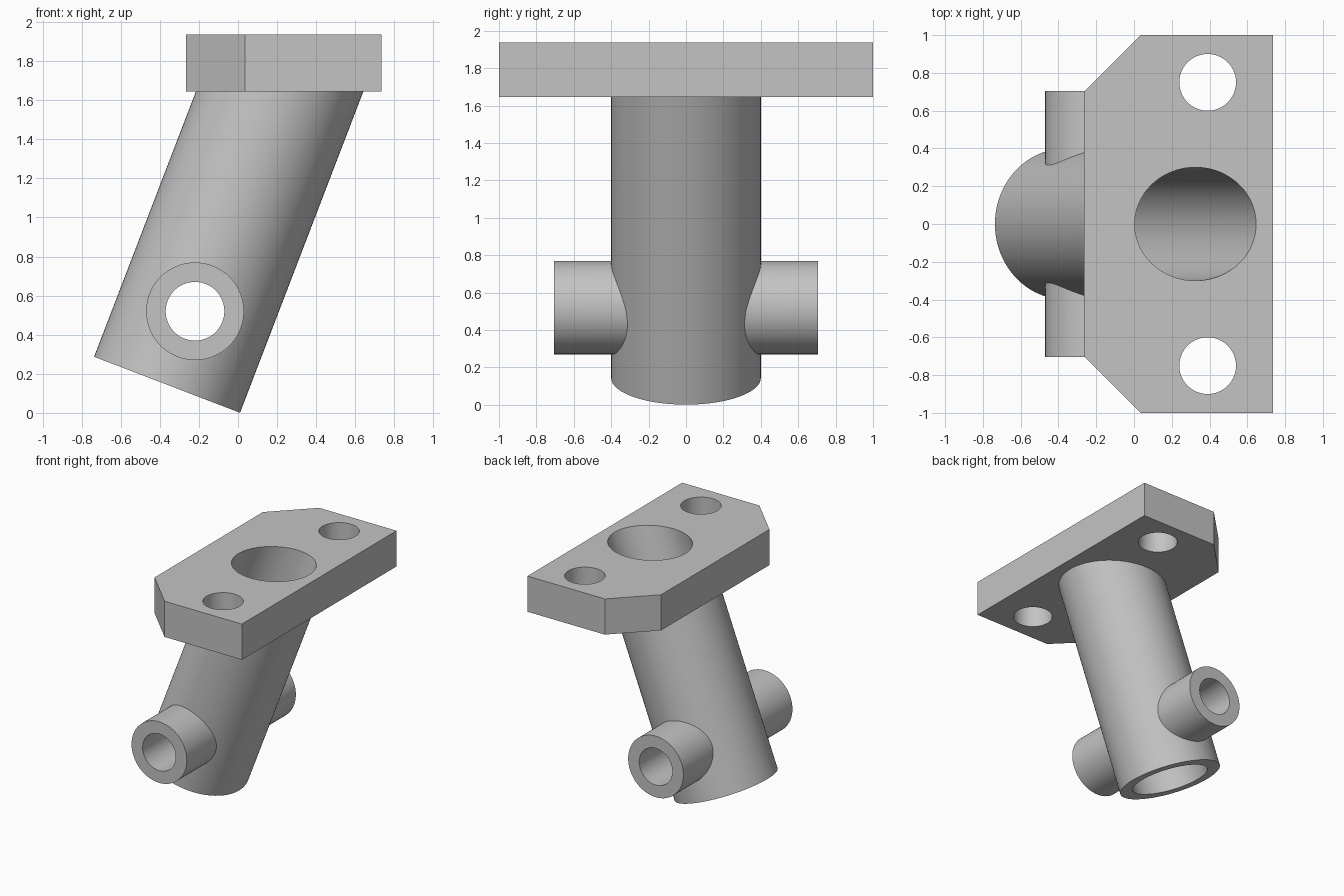
import bpy, bmesh, math
from mathutils import Vector, Matrix

cube = bpy.data.objects.get("Cube")
if cube:
    bpy.data.objects.remove(cube, do_unlink=True)

grey = bpy.data.materials.new("plain grey")
grey.use_nodes = True
colour = (0.55, 0.55, 0.55, 1)
grey.diffuse_color = colour
grey.node_tree.nodes["Principled BSDF"].inputs["Base Color"].default_value = colour

PLATE_LOW, PLATE_TOP = 1.645, 1.937
TILT = math.radians(21)
AXIS = Vector((math.sin(TILT), 0, math.cos(TILT)))
FOOT = Vector((-0.363, 0, 0.144))


def make_object(name, bm):
    bmesh.ops.recalc_face_normals(bm, faces=bm.faces)
    mesh = bpy.data.meshes.new(name)
    bm.to_mesh(mesh)
    bm.free()
    mesh.materials.append(grey)
    obj = bpy.data.objects.new(name, mesh)
    bpy.context.collection.objects.link(obj)
    return obj


def rod(name, start, end, radius, clip_z=None):
    """Round bar between two points, optionally cut flat at a height."""
    start, end = Vector(start), Vector(end)
    along = end - start
    bm = bmesh.new()
    turn = along.to_track_quat('Z', 'Y').to_matrix().to_4x4()
    bmesh.ops.create_cone(bm, cap_ends=True, segments=96, radius1=radius,
                          radius2=radius, depth=along.length,
                          matrix=Matrix.Translation((start + end) / 2) @ turn)
    if clip_z:
        cut = bmesh.ops.bisect_plane(bm, geom=bm.verts[:] + bm.edges[:] + bm.faces[:],
                                     plane_co=(0, 0, clip_z), plane_no=(0, 0, 1),
                                     clear_outer=True)
        edges = [e for e in cut["geom_cut"] if isinstance(e, bmesh.types.BMEdge)]
        bmesh.ops.edgeloop_fill(bm, edges=edges)
    return make_object(name, bm)


def combine(target, other, operation):
    mod = target.modifiers.new(other.name, 'BOOLEAN')
    mod.operation, mod.solver, mod.object = operation, 'EXACT', other
    other.hide_render = True
    other.hide_set(True)


# Mounting plate with two chamfered corners
outline = [(0.735, -1), (0.735, 1), (0.035, 1), (-0.265, 0.7), (-0.265, -0.7), (0.035, -1)]
bm = bmesh.new()
base = bm.faces.new([bm.verts.new((x, y, PLATE_LOW)) for x, y in outline])
top = bmesh.ops.extrude_face_region(bm, geom=[base])
bmesh.ops.translate(bm, vec=(0, 0, PLATE_TOP - PLATE_LOW),
                    verts=[v for v in top["geom"] if isinstance(v, bmesh.types.BMVert)])
bracket = make_object("pipe_bracket", bm)

# Leaning pipe and cross pipe
lean = rod("leaning_pipe", FOOT, FOOT + AXIS * 2.4, 0.4, clip_z=1.8)
cross = rod("cross_pipe", (-0.22, -0.705, 0.52), (-0.22, 0.705, 0.52), 0.25)

# Bores and bolt holes
cutters = [
    rod("main_bore", FOOT - AXIS * 0.3, FOOT + AXIS * 2.5, 0.3),
    rod("cross_bore", (-0.22, -1, 0.52), (-0.22, 1, 0.52), 0.15),
]
for side, y in (("left", 0.75), ("right", -0.75)):
    cutters.append(rod(side + "_bolt_hole", (0.39, y, 1.5), (0.39, y, 2.1), 0.15))

for part in (lean, cross):
    combine(bracket, part, 'UNION')
for cutter in cutters:
    combine(bracket, cutter, 'DIFFERENCE')

# Bake the cuts, then drop the helper solids
bpy.context.view_layer.update()
solid = bpy.data.meshes.new_from_object(
    bracket.evaluated_get(bpy.context.evaluated_depsgraph_get()))
bracket.modifiers.clear()
bracket.data = solid
solid.materials.clear()
solid.materials.append(grey)
for helper in [lean, cross] + cutters:
    bpy.data.objects.remove(helper, do_unlink=True)

bpy.ops.object.select_all(action='DESELECT')
bracket.select_set(True)
bpy.context.view_layer.objects.active = bracket
bpy.ops.object.shade_smooth_by_angle(angle=math.radians(30))
